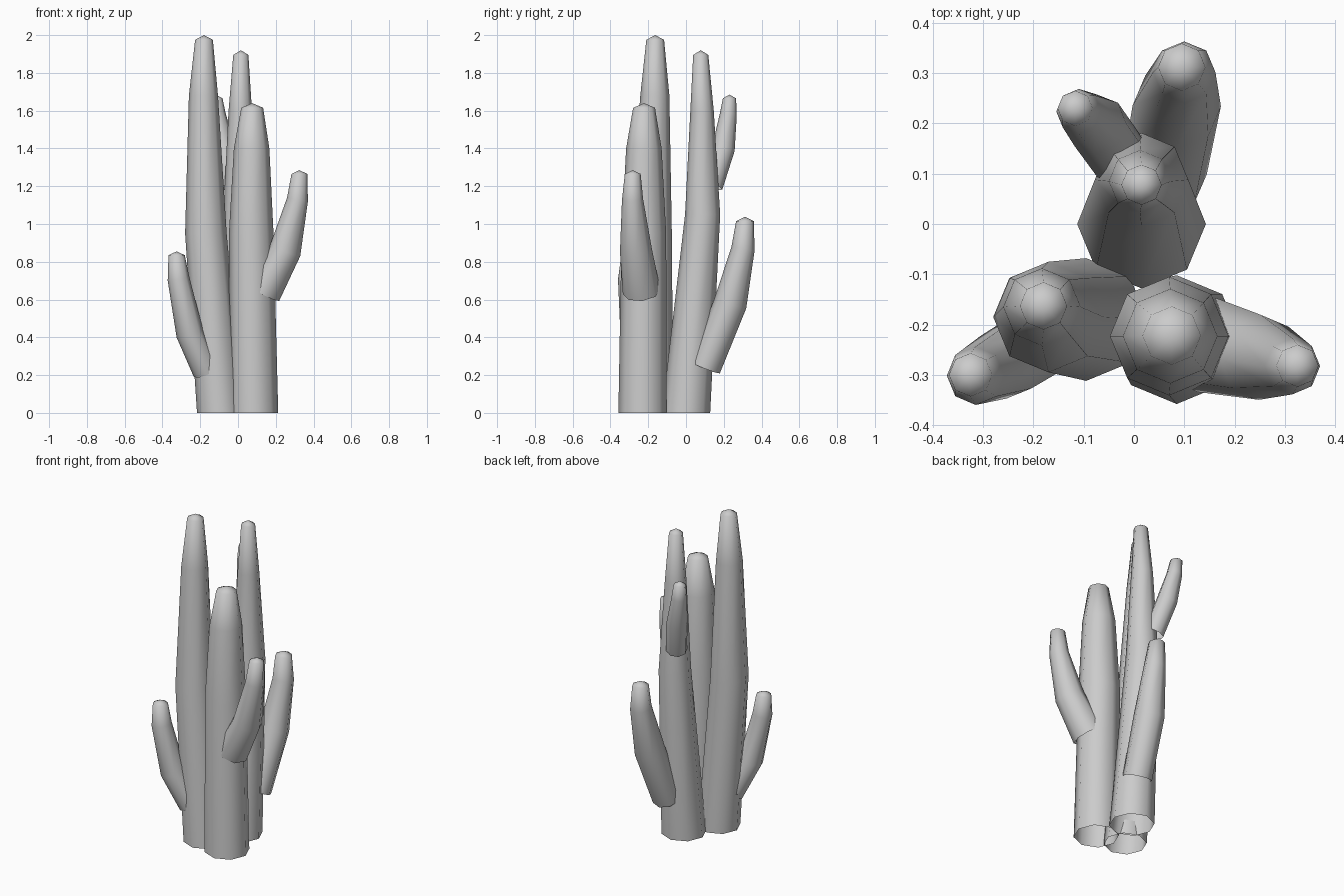
import bpy, bmesh, math
from mathutils import Vector

old = bpy.data.objects.get("Cube")
if old:
    bpy.data.objects.remove(old, do_unlink=True)

SIDES = 8

grey = bpy.data.materials.new("pale grey")
grey.use_nodes = True
colour = (0.6, 0.6, 0.6, 1)
grey.diffuse_color = colour
grey.node_tree.nodes["Principled BSDF"].inputs["Base Color"].default_value = colour


def tube(name, path, tip_height, tilt):
    """Tapered eight-sided tube, open at the foot, closed by a low pointed cap.
    path holds (x, y, z, radius); tilt turns the rings to follow the path."""
    bm = bmesh.new()
    points = [Vector(p[:3]) for p in path]
    rings = []
    for i, p in enumerate(path):
        before, after = points[max(i - 1, 0)], points[min(i + 1, len(path) - 1)]
        along = (after - before).normalized()
        axis = Vector((0, 0, 1)).lerp(along, tilt if i < len(path) - 1 else 0)
        turn = Vector((0, 0, 1)).rotation_difference(axis.normalized())
        ring = []
        for k in range(SIDES):
            a = math.tau * k / SIDES
            offset = Vector((math.cos(a), math.sin(a), 0)) * p[3]
            ring.append(bm.verts.new(points[i] + turn @ offset))
        rings.append(ring)
    tip = bm.verts.new((points[-1].x, points[-1].y, tip_height))
    for k in range(SIDES):
        n = (k + 1) % SIDES
        for low, high in zip(rings, rings[1:]):
            bm.faces.new((low[k], low[n], high[n], high[k]))
        bm.faces.new((rings[-1][k], rings[-1][n], tip))
    for f in bm.faces:
        f.smooth = True
    mesh = bpy.data.meshes.new(name)
    bm.to_mesh(mesh)
    bm.free()
    mesh.materials.append(grey)
    obj = bpy.data.objects.new(name, mesh)
    bpy.context.collection.objects.link(obj)


# Three upright stems
tube("tall_right_stem", [(-0.095, -0.19, 0, 0.122), (-0.17, -0.185, 0.95, 0.11),
                         (-0.183, -0.165, 1.68, 0.077), (-0.18, -0.163, 1.975, 0.047)], 2.0, 0)
tube("front_stem", [(0.085, -0.23, 0, 0.128), (0.07, -0.223, 0.95, 0.118),
                    (0.072, -0.223, 1.4, 0.094), (0.075, -0.222, 1.615, 0.058)], 1.64, 0)
tube("back_stem", [(0.015, 0, 0, 0.128), (0.015, 0.088, 1.05, 0.093),
                   (0.012, 0.085, 1.6, 0.062), (0.015, 0.078, 1.895, 0.04)], 1.92, 0)

# Side arms growing out of the stems
tube("left_arm", [(0.13, -0.235, 0.64, 0.1), (0.25, -0.265, 0.86, 0.085),
                  (0.315, -0.283, 1.13, 0.056), (0.325, -0.282, 1.265, 0.042)], 1.285, 1)
tube("right_arm", [(-0.165, -0.22, 0.22, 0.075), (-0.255, -0.275, 0.42, 0.073),
                   (-0.315, -0.302, 0.71, 0.058), (-0.325, -0.3, 0.835, 0.043)], 0.855, 1)
tube("back_arm", [(0.06, 0.1, 0.24, 0.085), (0.085, 0.235, 0.58, 0.088),
                  (0.1, 0.302, 0.87, 0.062), (0.095, 0.312, 1.015, 0.047)], 1.038, 1)
tube("upper_arm", [(-0.03, 0.135, 1.2, 0.06), (-0.075, 0.198, 1.4, 0.061),
                   (-0.11, 0.224, 1.58, 0.045), (-0.117, 0.23, 1.665, 0.035)], 1.685, 1)
